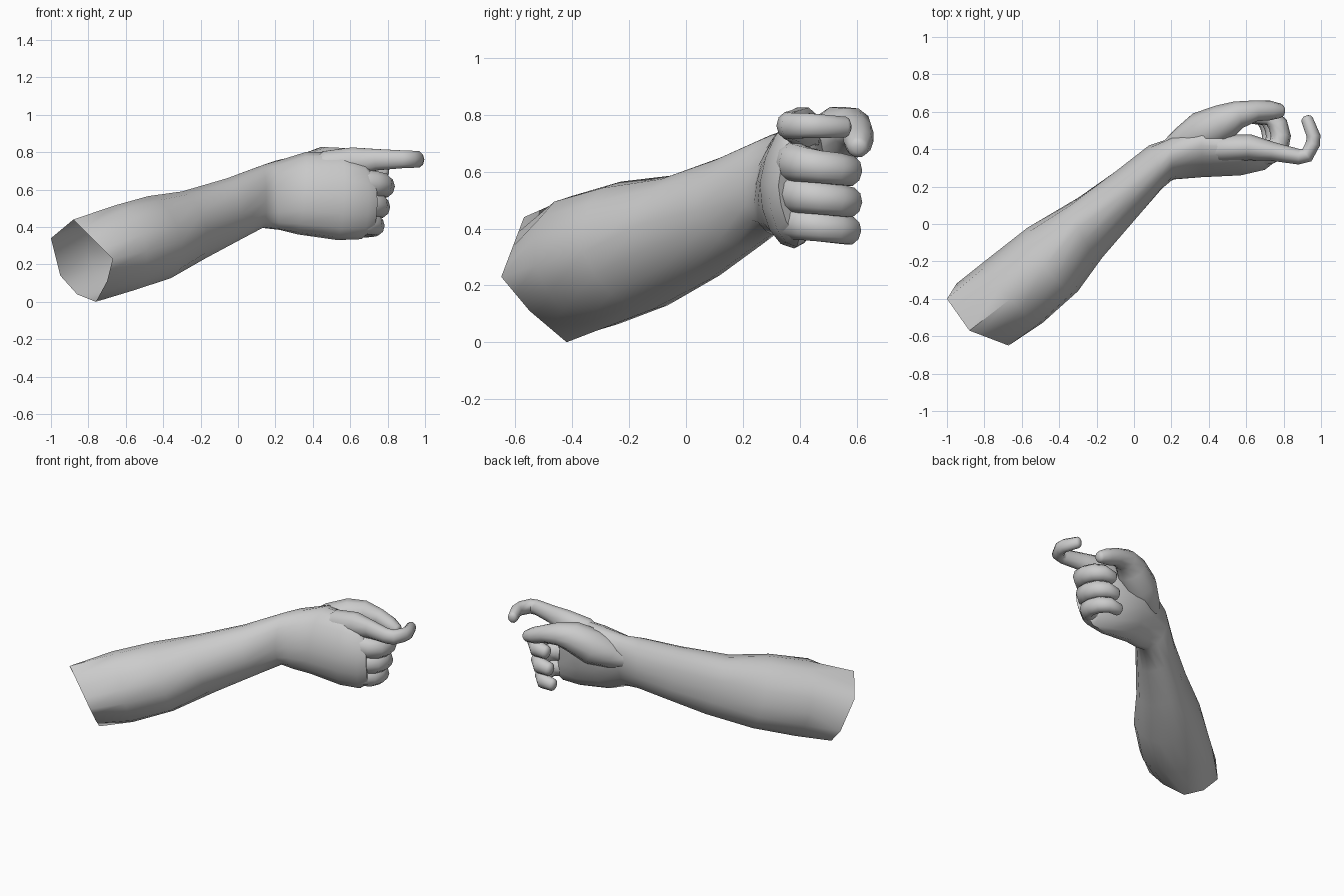
import bpy, bmesh, math
from mathutils import Vector

if "Cube" in bpy.data.objects:
    bpy.data.objects.remove(bpy.data.objects["Cube"])

def skin(name, rings, cap_start, cap_end, angle=50):
    """Bridge equal-sized rings of points into one smooth surface."""
    bm = bmesh.new()
    vr = [[bm.verts.new(p) for p in r] for r in rings]
    n = len(vr[0])
    for a, b in zip(vr, vr[1:]):
        for i in range(n):
            j = (i + 1) % n
            bm.faces.new((a[i], a[j], b[j], b[i]))
    if cap_start:
        bm.faces.new(vr[0][::-1])
    if cap_end:
        bm.faces.new(vr[-1])
    bmesh.ops.recalc_face_normals(bm, faces=bm.faces)
    me = bpy.data.meshes.new(name)
    bm.to_mesh(me)
    bm.free()
    ob = bpy.data.objects.new(name, me)
    bpy.context.collection.objects.link(ob)
    bpy.ops.object.select_all(action='DESELECT')
    ob.select_set(True)
    bpy.context.view_layer.objects.active = ob
    bpy.ops.object.shade_smooth_by_angle(angle=math.radians(angle))
    return ob

def oval(top, left, bottom, right, per_quarter=4):
    """Closed ring through four ridge points."""
    q = [Vector(p) for p in (top, left, bottom, right)]
    c = sum(q, Vector()) / 4
    pts = []
    for k in range(4):
        a, b = q[k] - c, q[(k + 1) % 4] - c
        for s in range(per_quarter):
            t = s / per_quarter * math.pi / 2
            pts.append(c + a * math.cos(t) + b * math.sin(t))
    return pts

def digit(name, path, flat=1.0, sides=10):
    """Tapered tube along (x, y, z, radius) joints with a rounded tip."""
    pts = [(Vector(p[:3]), p[3]) for p in path]
    tip, r = pts[-1]
    d = (tip - pts[-2][0]).normalized()
    pts += [(tip + d * r * 0.3, r * 0.8), (tip + d * r * 0.5, r * 0.4)]
    rings = []
    for i, (p, r) in enumerate(pts):
        u = (p - pts[max(i - 1, 0)][0]).normalized()
        v = (pts[min(i + 1, len(pts) - 1)][0] - p).normalized()
        t = (u + v).normalized()
        side = t.cross(Vector((0, 0, 1))).normalized()
        up = side.cross(t)
        rings.append([p + side * (r * flat * math.cos(a)) + up * (r * math.sin(a))
                      for a in (2 * math.pi * k / sides for k in range(sides))])
    return skin(name, rings, True, True)

# Open elbow rim: an eight-sided outline, split to match the other rings
rim = [Vector(p) for p in (
    (-.88, -.57, .44), (-1.0, -.40, .34), (-.95, -.32, .14), (-.86, -.35, .04),
    (-.76, -.42, .00), (-.70, -.55, .11), (-.67, -.65, .23), (-.775, -.61, .335))]
elbow = []
for a, b in zip(rim, rim[1:] + rim[:1]):
    elbow += [a, (a + b) / 2]

# Forearm, wrist and palm: top, inner, bottom and outer ridge of each section
sections = [
    ((-.66, -.40, .515), (-.80, -.20, .27), (-.60, -.29, .05), (-.49, -.53, .27)),
    ((-.48, -.23, .565), (-.57, -.02, .33), (-.41, -.12, .115), (-.30, -.36, .32)),
    ((-.30, -.02, .59), (-.32, .12, .41), (-.20, .08, .22), (-.17, -.18, .40)),
    ((-.06, .15, .66), (-.10, .28, .49), (.00, .23, .33), (.02, .04, .47)),
    ((.13, .30, .73), (.08, .42, .58), (.13, .32, .395), (.15, .19, .54)),
    ((.20, .36, .75), (.20, .46, .62), (.22, .32, .385), (.21, .24, .55)),
    ((.36, .42, .80), (.36, .53, .61), (.32, .37, .36), (.36, .25, .57)),
    ((.55, .41, .80), (.52, .48, .57), (.53, .38, .33), (.57, .26, .56)),
    ((.66, .41, .77), (.64, .46, .56), (.66, .39, .335), (.70, .29, .55)),
    ((.70, .40, .71), (.66, .43, .56), (.71, .40, .375), (.745, .325, .55)),
]
skin("forearm_and_palm", [elbow] + [oval(*s) for s in sections], False, True)

# Index finger, reaching forward with a hooked tip
digit("index_finger", [
    (.36, .38, .67, .05), (.48, .405, .725, .088), (.62, .410, .748, .082),
    (.74, .388, .760, .060),
    (.88, .360, .762, .050), (.925, .368, .762, .048), (.957, .43, .762, .046),
    (.960, .47, .760, .044), (.925, .56, .757, .038)], flat=.84)

# Thumb, from the wrist along the palm side
digit("thumb", [
    (.17, .39, .60, .05), (.26, .425, .63, .092), (.37, .49, .68, .115),
    (.48, .545, .738, .098),
    (.56, .585, .752, .074), (.65, .605, .735, .056), (.73, .607, .705, .052),
    (.785, .605, .685, .038)])

# Three curled fingers share one shape, shifted and scaled
curl = [(.50, .375, .625, .06), (.64, .375, .635, .078), (.73, .385, .632, .070),
        (.775, .42, .625, .064), (.785, .47, .617, .060), (.77, .53, .61, .059),
        (.73, .575, .602, .055), (.66, .575, .595, .045)]
for name, dx, dz, k in (("middle_finger", 0, 0, 1.0),
                        ("ring_finger", -.025, -.11, 1.0),
                        ("little_finger", -.05, -.21, .92)):
    digit(name, [(x + dx, y, z + dz, r * k) for x, y, z, r in curl], flat=.9)
